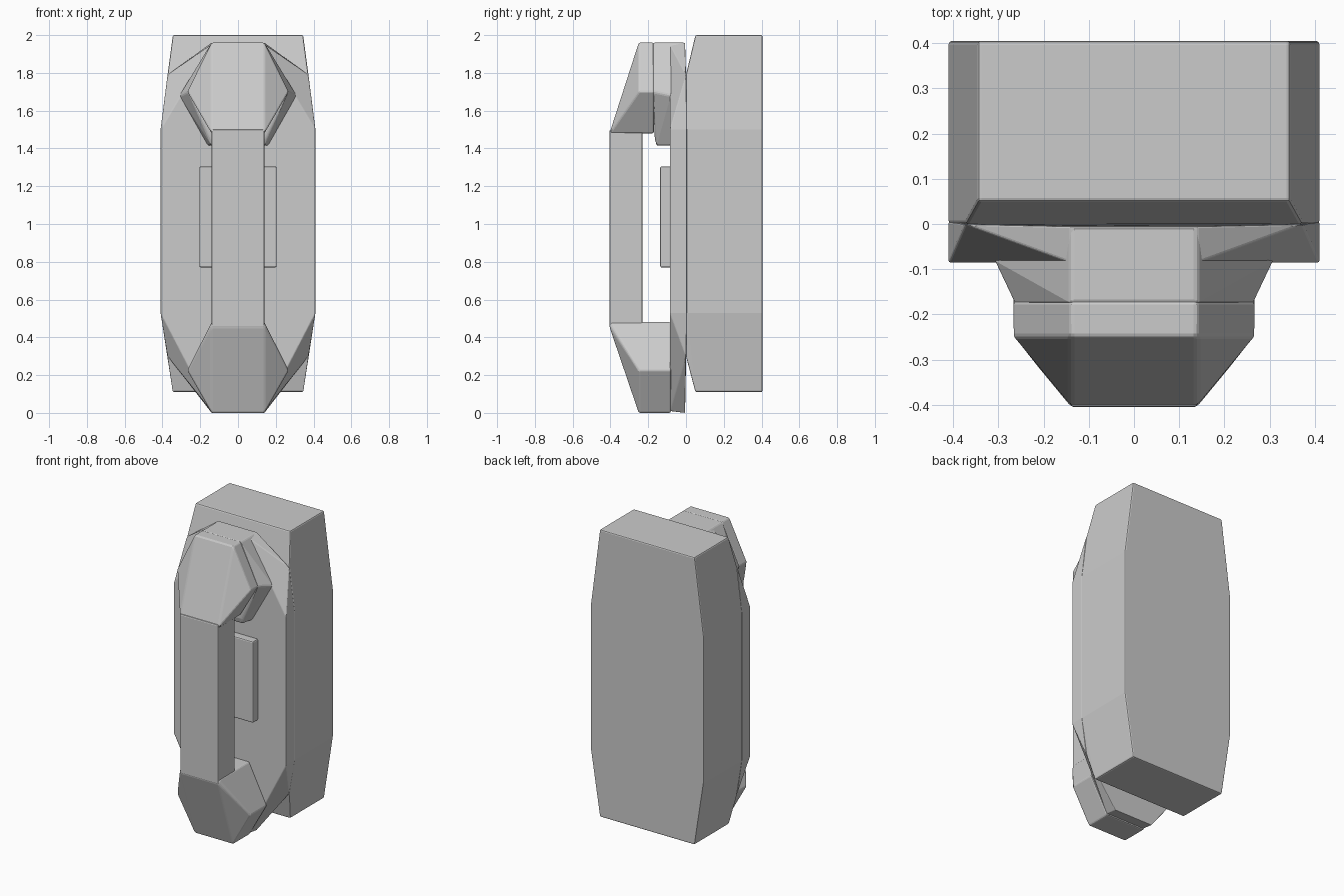
import bpy, bmesh, math

if "Cube" in bpy.data.objects:
    bpy.data.objects.remove(bpy.data.objects["Cube"])


def hull(name, half_points, bevel=0.008):
    """Convex faceted solid from points on the right half, mirrored in x."""
    bm = bmesh.new()
    for x, y, z in half_points:
        bm.verts.new((x, y, z))
        bm.verts.new((-x, y, z))
    res = bmesh.ops.convex_hull(bm, input=bm.verts)
    loose = [v for v in bm.verts if not v.link_faces]
    bmesh.ops.delete(bm, geom=loose, context='VERTS')
    bmesh.ops.dissolve_limit(bm, angle_limit=math.radians(2),
                             verts=bm.verts, edges=bm.edges)
    bmesh.ops.recalc_face_normals(bm, faces=bm.faces)
    mesh = bpy.data.meshes.new(name)
    bm.to_mesh(mesh)
    bm.free()
    obj = bpy.data.objects.new(name, mesh)
    bpy.context.collection.objects.link(obj)
    mod = obj.modifiers.new("edge_bevel", 'BEVEL')
    mod.width = bevel
    mod.segments = 2
    mod.limit_method = 'ANGLE'
    mod.angle_limit = math.radians(25)
    return obj


def extrude(profile, y0, y1):
    """Copy (x, z) points to two depths."""
    return [(x, y, z) for x, z in profile for y in (y0, y1)]


# Wall housing: tall octagon with sloped front at top and bottom
hull("wall_housing",
     [(0.345, 0.405, 2.0), (0.345, 0.05, 2.0), (0.373, 0.0, 1.79),
      (0.345, 0.405, 0.11), (0.345, 0.05, 0.11), (0.373, 0.0, 0.30)]
     + extrude([(0.41, 1.5), (0.41, 0.53)], 0.0, 0.405))

# Front plate with slanted corner facets
hull("front_plate",
     extrude([(0.41, 1.5), (0.41, 0.53)], -0.085, 0.005)
     + [(0.14, -0.085, 1.95), (0.14, -0.005, 1.96), (0.373, 0.0, 1.79),
        (0.14, -0.085, 0.01), (0.14, -0.005, 0.0), (0.373, 0.0, 0.30)],
     0.004)

# Hook cradle behind the earpiece, flaring towards the plate
hull("upper_cradle",
     extrude([(0.14, 1.96)], -0.175, -0.005)
     + [(0.265, -0.175, 1.70), (0.31, -0.08, 1.68),
        (0.14, -0.165, 1.45), (0.14, -0.155, 1.415), (0.16, -0.08, 1.415)])

# Earpiece
hull("earpiece",
     extrude([(0.14, 1.96), (0.268, 1.70)], -0.25, -0.17)
     + extrude([(0.14, 1.48)], -0.405, -0.17))

# Mouthpiece resting on the lower plate
hull("mouthpiece",
     extrude([(0.14, 0.0), (0.268, 0.225)], -0.25, -0.08)
     + [(0.14, -0.405, 0.455), (0.14, -0.40, 0.48), (0.14, -0.08, 0.48)])

# Straight handset grip
hull("handset_grip",
     extrude([(0.14, 0.45), (0.14, 1.50)], -0.405, -0.23))

# Raised panel behind the grip
hull("dial_panel",
     extrude([(0.205, 0.77), (0.205, 1.305)], -0.137, -0.08))
